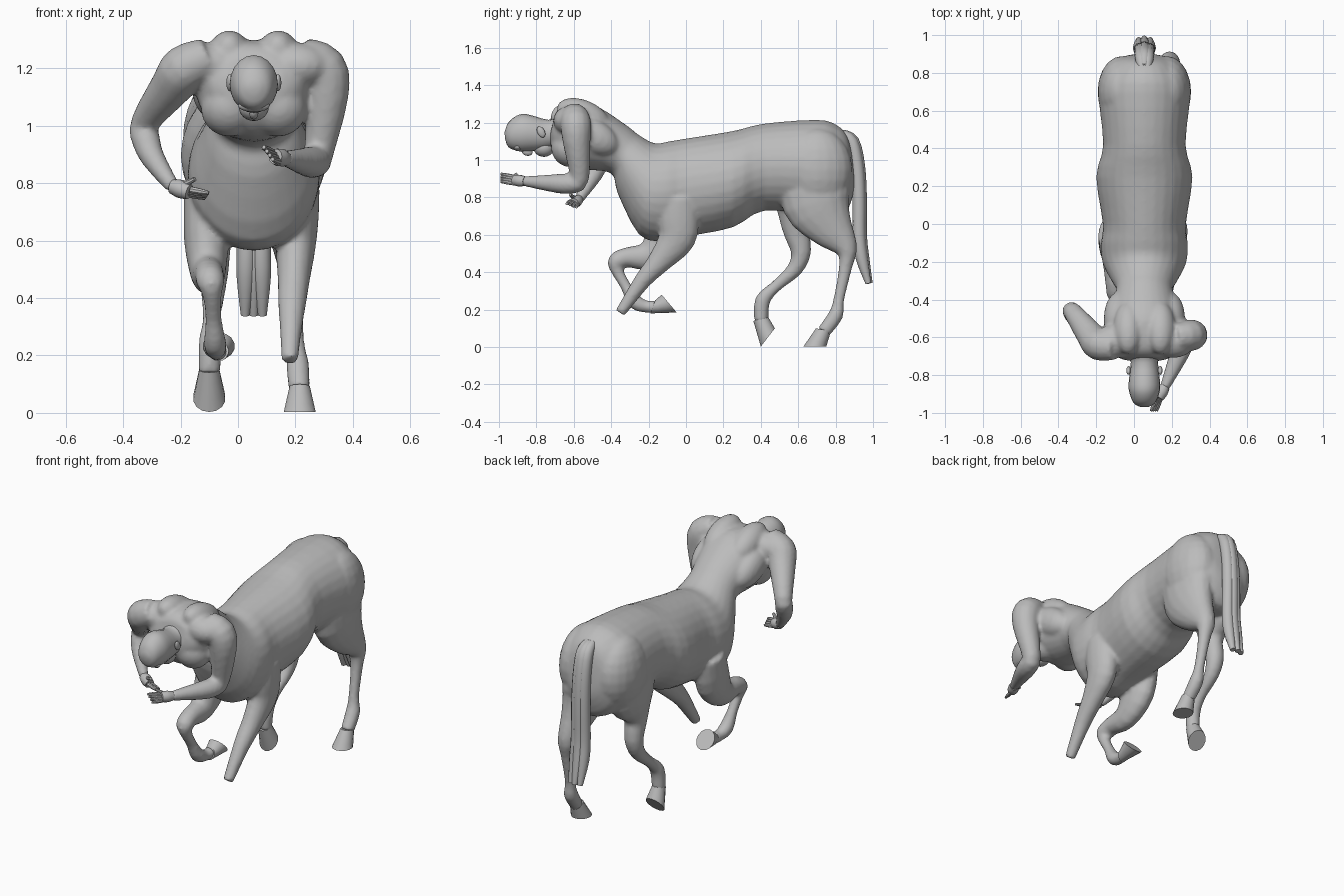
import bpy, bmesh, math
from mathutils import Vector

if "Cube" in bpy.data.objects:
    bpy.data.objects.remove(bpy.data.objects["Cube"])

CX = 0.055  # x of the animal's midline
skin = bpy.data.materials.new("grey_clay")
skin.diffuse_color = (0.5, 0.5, 0.5, 1)
skin.use_nodes = True
skin.node_tree.nodes["Principled BSDF"].inputs["Base Color"].default_value = skin.diffuse_color


def spline(pts, n=3):
    """Smooth interpolation through equal-length tuples."""
    out = []
    for i in range(len(pts) - 1):
        a, b, c, d = (pts[max(i - 1, 0)], pts[i], pts[i + 1], pts[min(i + 2, len(pts) - 1)])
        for k in range(n):
            t = k / n
            out.append([0.5 * (2 * q + (r - p) * t + (2 * p - 5 * q + 4 * r - s) * t * t
                               + (3 * q - p - 3 * r + s) * t ** 3) for p, q, r, s in zip(a, b, c, d)])
    return out + [list(pts[-1])]


def ring(c, u, v, sides):
    angles = (2 * math.pi * i / sides for i in range(sides))
    return [c + u * math.cos(a) + v * math.sin(a) for a in angles]


def finish(name, bm):
    me = bpy.data.meshes.new(name)
    bm.to_mesh(me)
    bm.free()
    me.materials.append(skin)
    ob = bpy.data.objects.new(name, me)
    bpy.context.collection.objects.link(ob)
    bpy.ops.object.select_all(action='DESELECT')
    bpy.context.view_layer.objects.active = ob
    ob.select_set(True)
    bpy.ops.object.shade_smooth_by_angle(angle=math.radians(40))
    return ob


def skin_rings(name, rings):
    """Bridge rings of points into a closed mesh object."""
    bm = bmesh.new()
    rows = [[bm.verts.new(p) for p in r] for r in rings]
    n = len(rows[0])
    for a, b in zip(rows, rows[1:]):
        for i in range(n):
            bm.faces.new((a[i], a[(i + 1) % n], b[(i + 1) % n], b[i]))
    bm.faces.new(rows[0])
    bm.faces.new(rows[-1])
    bmesh.ops.recalc_face_normals(bm, faces=bm.faces)
    return finish(name, bm)


def loft(name, x, stations, sides=20, n=3):
    """Stations y1, z1, y2, z2, half width: ellipses spanning two side-profile points."""
    return skin_rings(name, [
        ring(Vector((x, (y1 + y2) / 2, (z1 + z2) / 2)), Vector((0, (y1 - y2) / 2, (z1 - z2) / 2)),
             Vector((w, 0, 0)), sides) for y1, z1, y2, z2, w in spline(stations, n)])


def tube(name, pts, sides=14, start=(0, 1, .3), flat=False, n=3):
    """Limb through x, y, z, radius points; flat narrows the thick part sideways."""
    s = spline(pts, n)
    P = [Vector(p[:3]) for p in s]
    u, rings = Vector(start), []
    for i, p in enumerate(P):
        t = (P[min(i + 1, len(P) - 1)] - P[max(i - 1, 0)]).normalized()
        u = (u - t * u.dot(t)).normalized()
        r = s[i][3]
        w = .05 + (r - .05) * .4 if flat and r > .05 else r
        rings.append(ring(p, u * w, t.cross(u) * r, sides))
    return skin_rings(name, rings)


def leg(name, x0, x1, pts, sides=16):
    """Side-profile limb of y, z, radius points, drifting from x0 to x1."""
    k = len(pts) - 1
    path = [(x0 + (x1 - x0) * i / k,) + p for i, p in enumerate(pts)]
    return tube(name, path, sides, (1, 0, 0), True)


def blob(name, loc, size, tilt=0):
    bm = bmesh.new()
    bmesh.ops.create_uvsphere(bm, u_segments=20, v_segments=12, radius=1)
    ob = finish(name, bm)
    ob.location, ob.scale, ob.rotation_euler = loc, size, (tilt, 0, 0)
    return ob


# Horse barrel running forward and bending up into the human trunk
trunk = [(.885, 1.05, .9, .9, .05), (.86, 1.135, .895, .82, .13), (.8, 1.19, .84, .7, .2),
         (.7, 1.215, .7, .7, .243), (.42, 1.195, .42, .73, .218), (.25, 1.155, .25, .64, .255),
         (0, 1.115, 0, .59, .22), (-.09, 1.1, -.12, .565, .23), (-.17, 1.09, -.25, .6, .22),
         (-.26, 1.14, -.365, .82, .165), (-.31, 1.18, -.4, .93, .15), (-.47, 1.285, -.56, .95, .195),
         (-.57, 1.3, -.66, .98, .2), (-.66, 1.285, -.72, 1.06, .16), (-.7, 1.25, -.73, 1.12, .1)]
parts = [loft("body", CX, trunk, 28)]

# Back, chest, shoulder and haunch muscles
for s in (-1, 1):
    parts.append(blob("shoulder_blade", (CX + s * .085, -.55, 1.235), (.08, .15, .085), -.4))
    parts.append(blob("pectoral", (CX + s * .085, -.63, 1.06), (.1, .09, .1), .5))
    parts.append(blob("side_muscle", (CX + s * .14, -.5, 1.13), (.075, .15, .09), -.5))
    parts.append(blob("collar", (CX + s * .15, -.62, 1.21), (.12, .09, .08)))
    parts.append(blob("haunch", (CX + s * .12, .7, .95), (.128, .19, .22)))

# Rear legs
parts.append(leg("rear_leg_left", .17, .214, [
    (.68, .94, .19), (.7, .77, .185), (.775, .64, .125), (.855, .53, .064),
    (.855, .44, .037), (.817, .255, .029), (.8, .17, .04), (.735, .08, .037)]))
parts.append(leg("rear_leg_right", -.07, -.1, [
    (.65, .94, .19), (.625, .77, .17), (.59, .635, .08), (.615, .51, .055),
    (.58, .415, .042), (.48, .325, .031), (.41, .25, .041), (.402, .14, .038)]))

# Front legs, the right one folded back
parts.append(leg("front_leg_left", .215, .18, [
    (-.04, .8, .1), (-.04, .69, .11), (-.05, .58, .1), (-.14, .46, .065),
    (-.232, .355, .046), (-.352, .183, .029)]))
parts.append(leg("front_leg_right", -.115, -.07, [
    (-.06, .77, .11), (-.1, .6, .12), (-.195, .49, .08), (-.315, .48, .054), (-.37, .455, .05),
    (-.368, .41, .034), (-.322, .325, .029), (-.27, .24, .04), (-.205, .215, .032), (-.16, .218, .036)]))

# Arms
parts.append(tube("arm_left", [
    (.22, -.6, 1.24, .07), (.295, -.59, 1.2, .084), (.31, -.585, 1.1, .075), (.28, -.57, .9, .052),
    (.265, -.62, .875, .056), (.235, -.7, .875, .05), (.16, -.87, .887, .026)]))
parts.append(tube("arm_right", [
    (-.1, -.65, 1.24, .07), (-.185, -.64, 1.2, .084), (-.23, -.59, 1.14, .075), (-.325, -.465, 1.01, .05),
    (-.32, -.48, .95, .05), (-.295, -.515, .885, .042), (-.225, -.575, .785, .025)]))

# Fuse flesh into one surface
bpy.ops.object.select_all(action='DESELECT')
for p in parts:
    p.select_set(True)
body = bpy.context.view_layer.objects.active = parts[0]
bpy.ops.object.join()
body.modifiers.clear()
m = body.modifiers.new("fuse", 'REMESH')
m.mode, m.voxel_size, m.use_smooth_shade = 'VOXEL', .011, True
m = body.modifiers.new("soften", 'SMOOTH')
m.factor, m.iterations = .5, 5

# Hooves, widening to a flat sole
loft("hoof_rear_left", .215, [(.695, .1, .775, .085, .036), (.628, .003, .75, .003, .057)], 14)
loft("hoof_rear_right", -.1, [(.36, .14, .44, .16, .036), (.4, .003, .475, .1, .057)], 14)
loft("hoof_front_right", -.067, [(-.19, .18, -.165, .25, .034), (-.05, .185, -.13, .28, .056)], 14)

# Bowed head with neck, nose, brow, jaw and ears
loft("head", CX, [
    (-.97, 1.15, -.968, 1.115, .02), (-.95, 1.2, -.95, 1.07, .055), (-.905, 1.237, -.905, 1.05, .076),
    (-.85, 1.245, -.85, 1.045, .084), (-.735, 1.215, -.73, 1.06, .072), (-.67, 1.24, -.68, 1.1, .085),
    (-.58, 1.27, -.6, 1.1, .11)])
blob("nose", (CX, -.85, 1.045), (.016, .03, .022), -.3)
blob("jaw", (CX, -.76, 1.065), (.052, .055, .048))
blob("brow", (CX, -.9, 1.07), (.055, .025, .022))
for s in (-1, 1):
    blob("ear", (CX + s * .084, -.775, 1.15), (.012, .02, .032), .5)


def hand(side, wrist, palm, tip, spread, thumb):
    """Palm, four fanned fingers and a thumb."""
    w, p, t, sp, th = (Vector(v) for v in (wrist, palm, tip, spread, thumb))
    tube("palm_" + side, [(*w, .026), (*w.lerp(p, .5), .032), (*p, .027)], 10)
    for i in range(4):
        o = sp * (i - 1.5)
        a, b = p + o * .8, t + o
        tube("finger_" + side, [(*a, .012), (*a.lerp(b, .5), .011), (*b, .007)], 8, (.2, .3, 1))
    tube("thumb_" + side, [(*w.lerp(p, .3), .014), (*th, .008)], 8, (.2, .3, 1))


# Hands
hand("left", (.165, -.86, .886), (.13, -.92, .893), (.105, -.99, .905), (-.01, 0, .014), (.085, -.91, .925))
hand("right", (-.23, -.572, .79), (-.17, -.6, .77), (-.108, -.612, .757), (-.004, .017, -.006), (-.15, -.62, .815))

# Tail made of overlapping locks
lock = [(.83, 1.14, .025), (.885, 1.1, .035), (.915, .97, .036), (.925, .8, .036),
        (.925, .6, .036), (.94, .475, .034), (.975, .34, .016)]
for s in (-1, 0, 1):
    leg("tail_lock", CX + s * .015, CX + s * .03, [(y + .008 * (1 - abs(s)), z, r * .95) for y, z, r in lock], 12)
